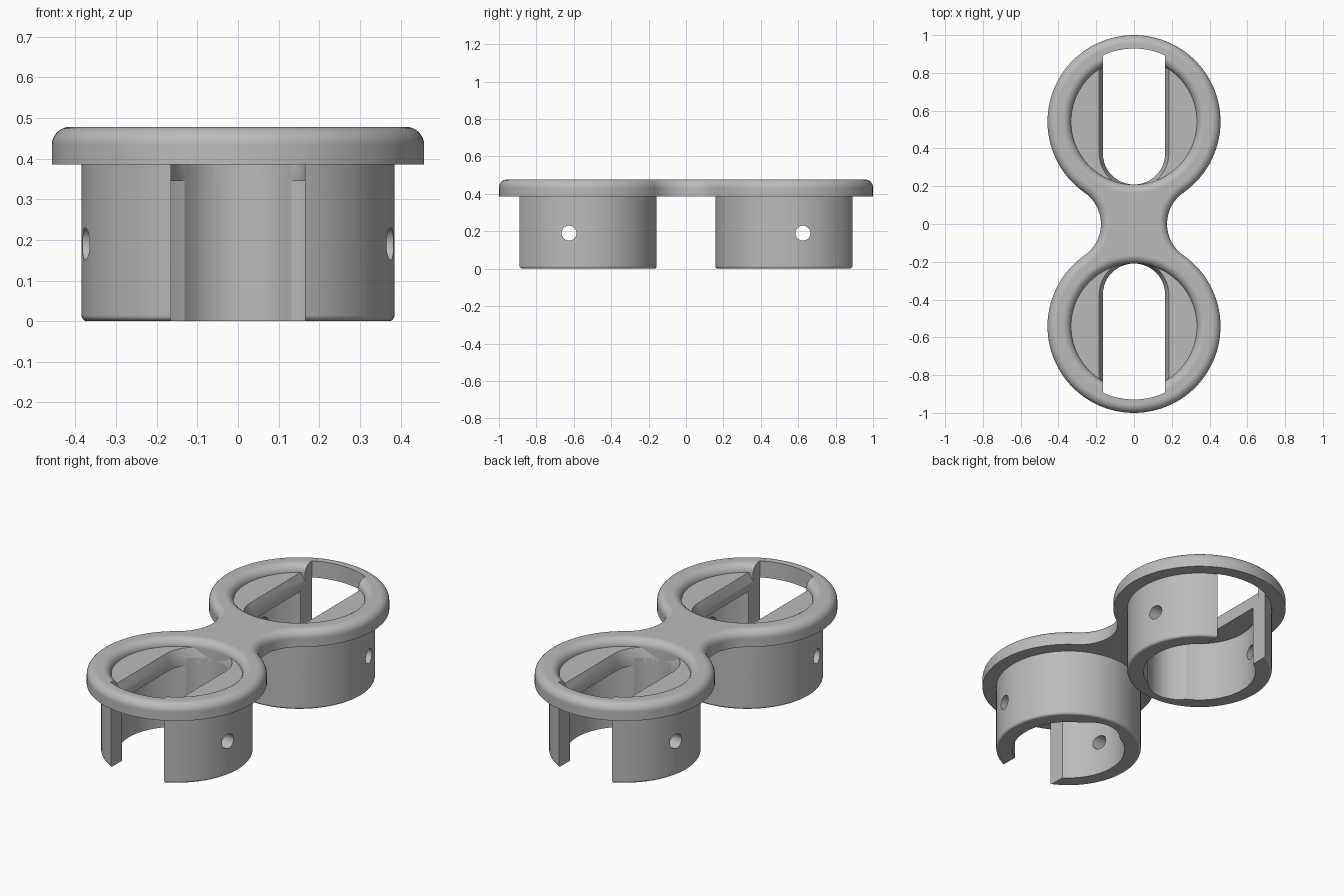
import bpy, bmesh
from math import sin, cos, pi, atan2, asin
from mathutils import Matrix

if "Cube" in bpy.data.objects:
    bpy.data.objects.remove(bpy.data.objects["Cube"], do_unlink=True)

CENTRE = 0.542      # distance of each ring from the middle
RIM = 0.458         # flange radius
BARREL = 0.385      # cup outer radius
BORE = 0.333        # ring opening radius
INNER = 0.298       # cup inner radius below the shelf
SLOT = 0.165        # half width of the slot
BASE, TOP, FILLET = 0.385, 0.478, 0.045
SHELF_LOW, SHELF_HIGH = 0.345, 0.435

grey = bpy.data.materials.new("plain_grey")
grey.use_nodes = True
colour = (0.5, 0.5, 0.5, 1)
grey.diffuse_color = colour
grey.node_tree.nodes["Principled BSDF"].inputs["Base Color"].default_value = colour


def finish(name, bm, turn=0):
    bmesh.ops.transform(bm, matrix=Matrix.Rotation(turn, 4, 'Z'), verts=bm.verts)
    bmesh.ops.recalc_face_normals(bm, faces=bm.faces)
    mesh = bpy.data.meshes.new(name)
    bm.to_mesh(mesh)
    bm.free()
    mesh.materials.append(grey)
    obj = bpy.data.objects.new(name, mesh)
    bpy.context.collection.objects.link(obj)
    return obj


def arc(cx, cy, r, a, b, n):
    return [(cx + r * cos(a + (b - a) * i / n), cy + r * sin(a + (b - a) * i / n))
            for i in range(n + 1)]


def prism(outline, z0, z1, top=None):
    """Solid between an outline and an optional different top outline."""
    bm = bmesh.new()
    low = [bm.verts.new((x, y, z0)) for x, y in outline]
    high = [bm.verts.new((x, y, z1)) for x, y in (top or outline)]
    bm.faces.new(low)
    bm.faces.new(high)
    for i in range(len(low)):
        j = (i + 1) % len(low)
        bm.faces.new((low[i], low[j], high[j], high[i]))
    bmesh.ops.recalc_face_normals(bm, faces=bm.faces)
    return bm


def lathe(profile, closed, steps=96):
    """Turn an (r, z) profile around the ring axis."""
    bm = bmesh.new()
    verts = [bm.verts.new((r, CENTRE, z)) for r, z in profile]
    pairs = list(zip(verts, verts[1:])) + ([(verts[-1], verts[0])] if closed else [])
    edges = [bm.edges.new(p) for p in pairs]
    bmesh.ops.spin(bm, geom=verts + edges, cent=(0, CENTRE, 0), axis=(0, 0, 1),
                   angle=2 * pi, steps=steps, use_duplicate=False)
    bmesh.ops.remove_doubles(bm, verts=bm.verts, dist=1e-5)
    return bm


def cut(obj, *cutters):
    for cutter in cutters:
        mod = obj.modifiers.new("cut", 'BOOLEAN')
        mod.operation, mod.solver, mod.object = 'DIFFERENCE', 'EXACT', cutter
        bpy.context.view_layer.objects.active = obj
        bpy.ops.object.modifier_apply(modifier=mod.name)


def smooth(obj):
    bpy.ops.object.select_all(action='DESELECT')
    obj.select_set(True)
    bpy.context.view_layer.objects.active = obj
    bpy.ops.object.shade_smooth_by_angle(angle=0.5)
    obj.modifiers.new("even_shading", 'WEIGHTED_NORMAL').keep_sharp = True


# Double-ring flange outline with a waist tangent to both rings
WAIST = 0.175
neck = (CENTRE**2 + WAIST**2 - RIM**2) / (2 * (RIM - WAIST))
lean = atan2(CENTRE, WAIST + neck)
outline = arc(0, CENTRE, RIM, -lean, pi + lean, 80)
outline += arc(-WAIST - neck, 0, neck, lean, -lean, 24)[1:-1]
outline += [(-x, -y) for x, y in outline]
bm = prism(outline, BASE, TOP)
rim = [e for e in bm.edges if all(v.co.z > TOP - 0.001 for v in e.verts)]
bmesh.ops.bevel(bm, geom=rim, offset=FILLET, segments=7, profile=0.5, affect='EDGES')
flange = finish("double_ring_flange", bm)

# Shared profiles
flare = arc(BORE + FILLET, TOP - FILLET, FILLET, pi, pi / 2, 7)
bore_profile = [(0, 0.3), (BORE, 0.3)] + flare + [(BORE + FILLET, 0.6), (0, 0.6)]
b = 0.014
cup_profile = ([(INNER, BASE), (INNER, 0)]
               + arc(BARREL - b, b, b, 1.5 * pi, 2 * pi, 4) + [(BARREL, BASE)])
reach = BARREL + 0.002
half = asin(SLOT / reach)
mouth = [(-SLOT, CENTRE), (SLOT, CENTRE)] + arc(0, CENTRE, reach, pi / 2 - half, pi / 2 + half, 16)


def slot_outline(w):
    y = CENTRE - BORE + SLOT
    return [(w, CENTRE + 0.5)] + arc(0, y, w, 0, -pi, 24) + [(-w, CENTRE + 0.5)]


# Cup, shelf and openings at each end
for end, turn in (("back", 0), ("front", pi)):
    bore = finish("bore_cutter", lathe(bore_profile, False), turn)
    slit = finish("mouth_cutter", prism(mouth, -0.1, 0.7), turn)
    slot = finish("slot_cutter", prism(slot_outline(SLOT), -0.1, 0.7), turn)
    taper = finish("taper_cutter", prism(slot_outline(SLOT), BASE, SHELF_HIGH + 0.001,
                                         slot_outline(SLOT + 0.02)), turn)
    bm = bmesh.new()
    bmesh.ops.create_cone(bm, cap_ends=True, segments=32, radius1=0.04, radius2=0.04, depth=1.2,
                          matrix=Matrix.Translation((0, 0.625, 0.19)) @ Matrix.Rotation(pi / 2, 4, 'Y'))
    pin = finish("pin_hole_cutter", bm, turn)

    cut(flange, bore, slit)
    cup = finish(end + "_cup", lathe(cup_profile, True), turn)
    cut(cup, slot, pin)
    disc = arc(0, CENTRE, BORE + 0.004, 0, 2 * pi, 96)[:-1]
    shelf = finish(end + "_slotted_shelf", prism(disc, SHELF_LOW, SHELF_HIGH), turn)
    cut(shelf, slot, taper)
    smooth(cup)
    smooth(shelf)
    for helper in (bore, slit, slot, taper, pin):
        bpy.data.objects.remove(helper, do_unlink=True)

smooth(flange)
